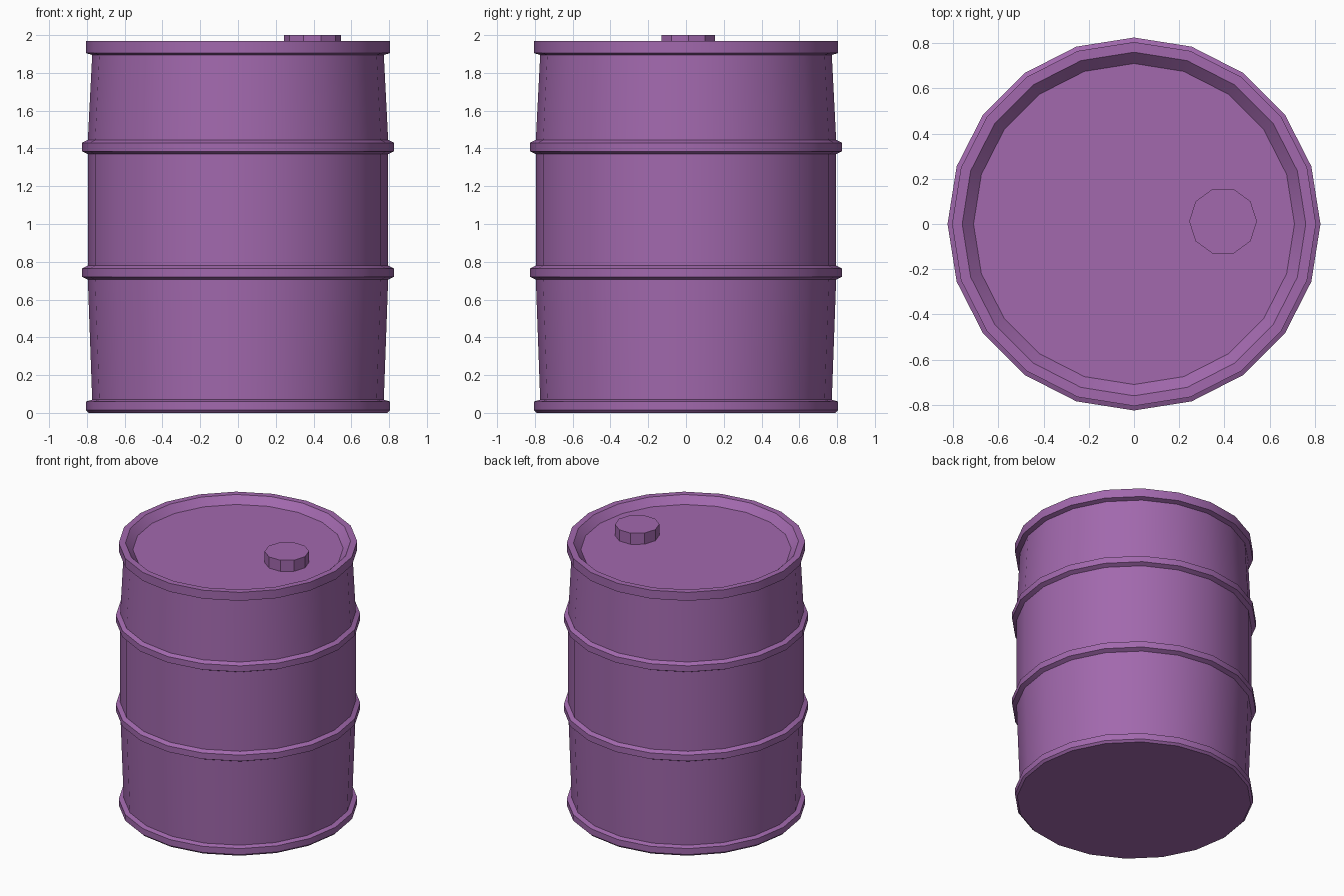
import bpy, bmesh, math

if "Cube" in bpy.data.objects:
    bpy.data.objects.remove(bpy.data.objects["Cube"])


def lathe(name, profile, sides, center=(0, 0), smooth=True):
    """Revolve (radius, z) points around z and cap both ends."""
    bm = bmesh.new()
    rings = []
    for r, z in profile:
        ring = []
        for i in range(sides):
            a = 2 * math.pi * i / sides
            ring.append(bm.verts.new((center[0] + r * math.cos(a),
                                      center[1] + r * math.sin(a), z)))
        rings.append(ring)
    for lo, hi in zip(rings, rings[1:]):
        for i in range(sides):
            j = (i + 1) % sides
            bm.faces.new((lo[i], lo[j], hi[j], hi[i]))
    bm.faces.new(rings[0][::-1])
    bm.faces.new(rings[-1])
    mesh = bpy.data.meshes.new(name)
    bm.to_mesh(mesh)
    bm.free()
    obj = bpy.data.objects.new(name, mesh)
    bpy.context.collection.objects.link(obj)
    mesh.materials.append(paint)
    if smooth:
        bpy.ops.object.select_all(action='DESELECT')
        obj.select_set(True)
        bpy.context.view_layer.objects.active = obj
        bpy.ops.object.shade_smooth_by_angle(angle=math.radians(25))
    return obj


paint = bpy.data.materials.new("purple_paint")
paint.diffuse_color = (0.36, 0.14, 0.42, 1)
paint.use_nodes = True
paint.node_tree.nodes["Principled BSDF"].inputs["Base Color"].default_value = paint.diffuse_color


def rib(z):
    """Raised hoop around the barrel, starting at height z."""
    return [(0.795, z), (0.825, z + 0.015), (0.825, z + 0.06), (0.795, z + 0.075)]


# Barrel: bottom rim, tapered wall with two hoops, top rim, sunken lid
barrel = [(0.79, 0.0), (0.805, 0.015), (0.805, 0.06), (0.772, 0.07)]
barrel += rib(0.705) + rib(1.37)
barrel += [(0.772, 1.895), (0.805, 1.905), (0.805, 1.968), (0.76, 1.968), (0.71, 1.917)]
lathe("barrel", barrel, 20)

# Filler cap on the lid
lathe("filler_cap", [(0.15, 1.91), (0.15, 2.0)], 10, (0.394, 0.012), smooth=False)
